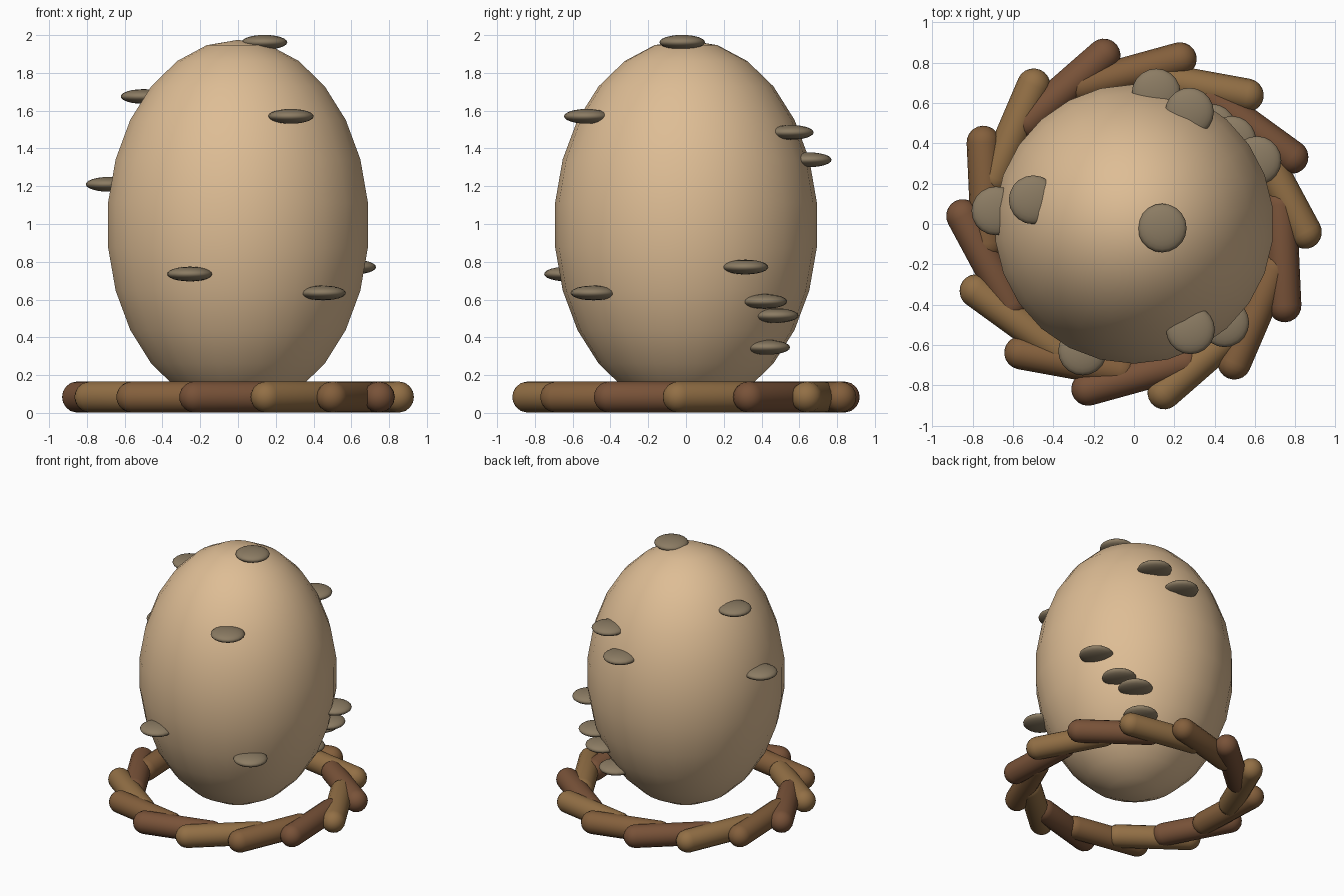
import bpy, math
from mathutils import Vector

if "Cube" in bpy.data.objects:
    bpy.data.objects.remove(bpy.data.objects["Cube"])


def material(name, rgb):
    m = bpy.data.materials.new(name)
    m.diffuse_color = (*rgb, 1)
    m.use_nodes = True
    m.node_tree.nodes["Principled BSDF"].inputs["Base Color"].default_value = m.diffuse_color
    return m


def ellipsoid(name, loc, scale, segs, rings, mat):
    bpy.ops.mesh.primitive_uv_sphere_add(segments=segs, ring_count=rings, radius=1, location=loc)
    ob = bpy.context.object
    ob.name = name
    ob.scale = scale
    bpy.ops.object.transform_apply(location=False, rotation=False, scale=True)
    bpy.ops.object.shade_smooth()
    ob.data.materials.append(mat)
    return ob


def capsule(name, start, end, radius, mat, sides=16, steps=5):
    # Round-ended rod: stretch the two halves of a sphere apart along its axis
    length = (end - start).length
    ob = ellipsoid(name, (start + end) / 2, (radius,) * 3, sides, steps * 2, mat)
    # The equator ring is duplicated by splitting the sphere into two halves
    profile = [(math.sin(i * math.pi / 2 / steps) * radius,
                -length / 2 - math.cos(i * math.pi / 2 / steps) * radius) for i in range(1, steps + 1)]
    profile += [(r, -z) for r, z in reversed(profile)]
    verts = [(0, 0, -length / 2 - radius), (0, 0, length / 2 + radius)]
    for r, z in profile:
        verts += [(r * math.cos(2 * math.pi * s / sides), r * math.sin(2 * math.pi * s / sides), z)
                  for s in range(sides)]
    faces = []
    last = 2 + (len(profile) - 1) * sides
    for s in range(sides):
        n = (s + 1) % sides
        faces += [(0, 2 + n, 2 + s), (1, last + s, last + n)]
        for k in range(len(profile) - 1):
            a = 2 + k * sides
            faces.append((a + s, a + n, a + sides + n, a + sides + s))
    mesh = bpy.data.meshes.new(name)
    mesh.from_pydata(verts, [], faces)
    mesh.materials.append(mat)
    old = ob.data
    ob.data = mesh
    bpy.data.meshes.remove(old)
    for p in mesh.polygons:
        p.use_smooth = True
    ob.rotation_mode = 'QUATERNION'
    ob.rotation_quaternion = (end - start).to_track_quat('Z', 'Y')
    return ob


shell = material("shell", (0.73, 0.51, 0.30))
speck = material("speckle", (0.26, 0.20, 0.125))
barks = [material("bark_dark", (0.19, 0.085, 0.04)),
         material("bark_light", (0.29, 0.16, 0.06)),
         material("bark_mid", (0.23, 0.115, 0.045))]

# Egg body
ellipsoid("egg", (0, 0, 0.995), (0.698, 0.698, 0.98), 26, 13, shell)

# Flat horizontal speckles half sunk into the shell
spots = [(0.14, -0.02, 1.962), (-0.50, 0.12, 1.675), (0.28, -0.525, 1.57),
         (-0.685, 0.065, 1.21), (-0.255, -0.63, 0.735), (0.45, -0.49, 0.635),
         (0.275, 0.555, 1.485), (0.11, 0.65, 1.34), (0.61, 0.315, 0.772),
         (0.485, 0.415, 0.59), (0.385, 0.475, 0.515), (0.30, 0.43, 0.347)]
for i, p in enumerate(spots):
    ellipsoid(f"speckle_{i + 1}", p, (0.121, 0.121, 0.039), 20, 12, speck)

# Nest ring of overlapping twigs, swirling around the egg
for i in range(14):
    a = math.radians(23) + i * math.tau / 14
    d = a + math.radians(121)
    tip = Vector((0.85 * math.cos(a), 0.85 * math.sin(a), 0.084))
    root = tip + 0.5 * Vector((math.cos(d), math.sin(d), 0))
    capsule(f"twig_{i + 1}", tip, root, 0.083, barks[i % 3])
